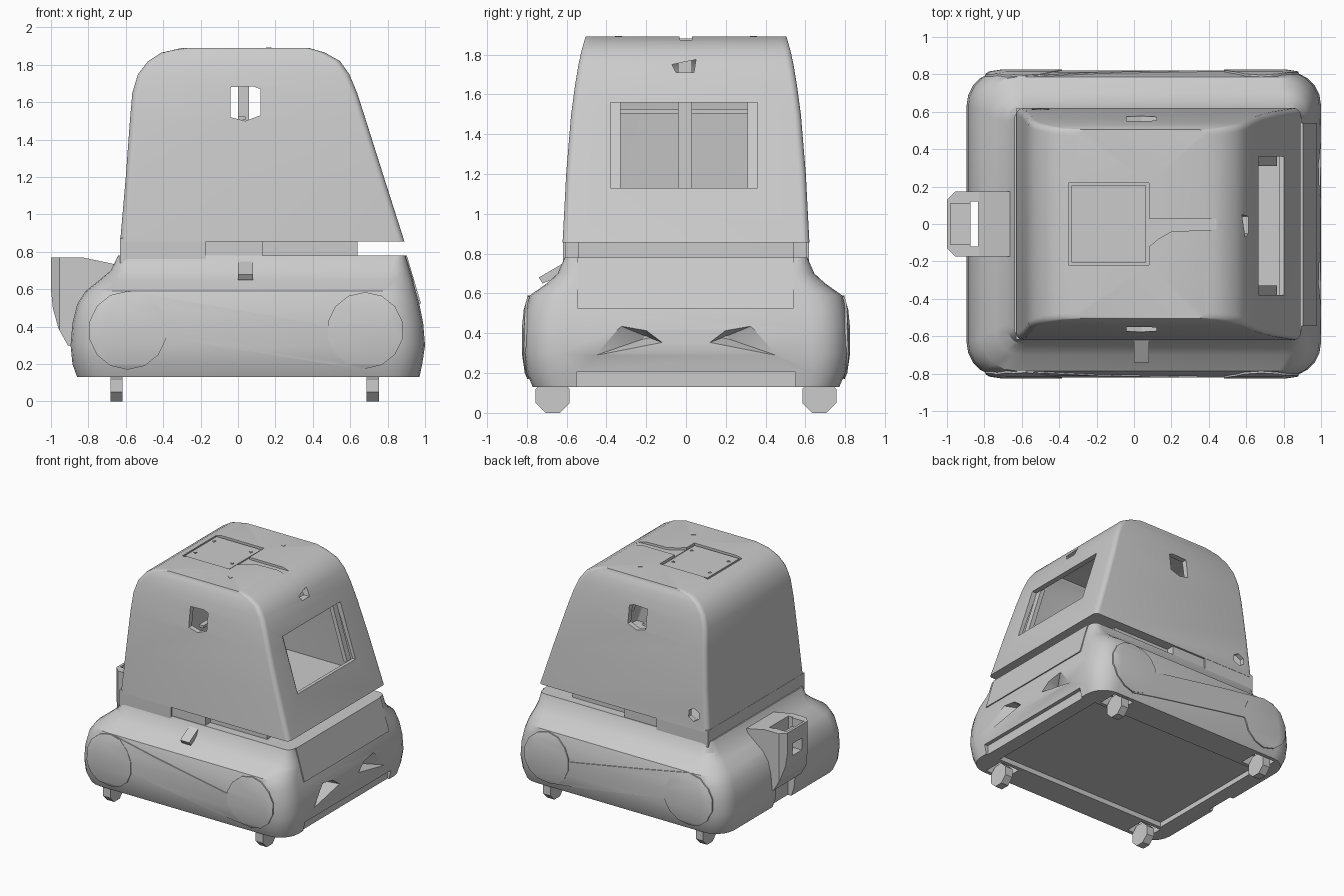
import bpy, bmesh, math
from mathutils import Vector

cube = bpy.data.objects.get("Cube")
if cube:
    bpy.data.objects.remove(cube, do_unlink=True)

grey = bpy.data.materials.new("light grey")
grey.use_nodes = True
grey.diffuse_color = (0.6, 0.6, 0.6, 1)
grey.node_tree.nodes["Principled BSDF"].inputs["Base Color"].default_value = (0.6, 0.6, 0.6, 1)


def finish(name, bm):
    bmesh.ops.recalc_face_normals(bm, faces=bm.faces[:])
    mesh = bpy.data.meshes.new(name)
    bm.to_mesh(mesh)
    bm.free()
    mesh.materials.append(grey)
    ob = bpy.data.objects.new(name, mesh)
    bpy.context.collection.objects.link(ob)
    return ob


def skin(name, rings):
    """Closed solid through a stack of equal-length rings."""
    bm = bmesh.new()
    loops = [[bm.verts.new(p) for p in ring] for ring in rings]
    n = len(loops[0])
    for low, high in zip(loops, loops[1:]):
        for i in range(n):
            j = (i + 1) % n
            bm.faces.new((low[i], low[j], high[j], high[i]))
    bm.faces.new(loops[0])
    bm.faces.new(loops[-1])
    return finish(name, bm)


def round_rect(z, x0, x1, half, r, steps=5):
    ring = []
    for k, (cx, cy) in enumerate([(x1 - r, half - r), (x0 + r, half - r),
                                  (x0 + r, r - half), (x1 - r, r - half)]):
        for i in range(steps + 1):
            a = math.pi / 2 * (k + i / steps)
            ring.append((cx + r * math.cos(a), cy + r * math.sin(a), z))
    return ring


def prism(name, outline, axis, a, b):
    """Extrude a 2D outline along an axis between a and b."""
    def place(p, d):
        return {"x": (d, p[0], p[1]), "y": (p[0], d, p[1]), "z": (p[0], p[1], d)}[axis]
    return skin(name, [[place(p, d) for p in outline] for d in (a, b)])


def box(name, x0, x1, y0, y1, z0, z1):
    return prism(name, [(x0, y0), (x1, y0), (x1, y1), (x0, y1)], "z", z0, z1)


def disc(cx, cy, r, n):
    return [(cx + r * math.cos(math.tau * (i + 0.5) / n),
             cy + r * math.sin(math.tau * (i + 0.5) / n)) for i in range(n)]


def activate(ob):
    bpy.ops.object.select_all(action="DESELECT")
    ob.select_set(True)
    bpy.context.view_layer.objects.active = ob


def carve(ob, cutters, operation="DIFFERENCE"):
    activate(ob)
    for c in cutters:
        mod = ob.modifiers.new("cut", "BOOLEAN")
        mod.operation = operation
        mod.solver = "EXACT"
        mod.object = c
        bpy.ops.object.modifier_apply(modifier=mod.name)
    for c in cutters:
        bpy.data.objects.remove(c, do_unlink=True)


def smooth(ob):
    activate(ob)
    bpy.ops.object.shade_smooth_by_angle(angle=math.radians(28))


# Cabin shell: height, rear x, front x, half width
cabin_rows = [(0.855, -0.63, 0.89, 0.62), (1.2, -0.6, 0.78, 0.602),
              (1.5, -0.578, 0.685, 0.577), (1.65, -0.565, 0.637, 0.557),
              (1.75, -0.535, 0.595, 0.54), (1.82, -0.48, 0.545, 0.525),
              (1.865, -0.41, 0.465, 0.512), (1.89, -0.3, 0.38, 0.505)]
cabin = skin("cabin", [round_rect(*row, 0.035) for row in cabin_rows])
low, high = cabin_rows[0][0], cabin_rows[-1][0]
cavity = skin("cavity", [
    round_rect(0.92 + (z - low) * (high - 0.965) / (high - low),
               x0 + 0.04, x1 - 0.04, half - 0.04, 0.02)
    for z, x0, x1, half in cabin_rows])
slot = [(-0.04, 1.52), (0.04, 1.5), (0.12, 1.53), (0.12, 1.67), (0.08, 1.685), (-0.04, 1.68)]
roof_groove = [(0.07, -0.13), (0.13, -0.08), (0.2, -0.04), (0.44, -0.03),
               (0.44, 0.03), (0.07, 0.03)]
carve(cabin, [
    cavity,
    box("window_cut", 0.5, 1.0, -0.38, 0.36, 1.13, 1.56),
    prism("lamp_cut", [(-0.07, 1.75), (-0.05, 1.71), (0.04, 1.71), (0.05, 1.775)], "x", 0.5, 0.8),
    prism("slot_cut", slot, "y", -0.8, 0.8),
    prism("port_cut", disc(-0.5, 0.97, 0.052, 6), "y", 0.5, 0.8),
    box("hatch_cut", -0.35, 0.08, -0.22, 0.22, 1.87, 2.0),
    prism("groove_cut", roof_groove, "z", 1.872, 2.0),
])
smooth(cabin)

# Roof hatch with four bolt heads, and two roof studs
box("roof_hatch", -0.335, 0.065, -0.205, 0.205, 1.86, 1.88)
for x in (-0.3, 0.03):
    for y in (-0.12, 0.12):
        prism("hatch_bolt", disc(x, y, 0.015, 3), "z", 1.87, 1.885)
for y in (-0.34, 0.34):
    prism("roof_stud", disc(0.17, y, 0.02, 3), "z", 1.88, 1.893)

# Interior post and rail, and sloping posts just inside the window
box("cabin_post", 0.0, 0.06, -0.04, 0.03, 0.9, 1.86)
box("cabin_rail", 0.0, 0.04, -0.5, 0.5, 1.505, 1.525)
post_side = [(0.73, 1.11), (0.765, 1.11), (0.62, 1.58), (0.585, 1.58)]
for y in (-0.355, 0.335):
    prism("window_post", post_side, "y", y - 0.025, y + 0.025)

# Neck between cabin and base
box("rear_neck", -0.63, -0.17, -0.618, 0.618, 0.74, 0.875)
box("middle_neck", -0.18, 0.13, -0.605, 0.605, 0.76, 0.87)
box("front_neck", 0.12, 0.64, -0.54, 0.54, 0.76, 0.87)

# Base body: height, rear x, front x, half width, corner radius
base_rows = [(0.13, -0.86, 0.97, 0.77, 0.16), (0.2, -0.885, 0.985, 0.8, 0.17),
             (0.3, -0.895, 1.0, 0.815, 0.18), (0.42, -0.885, 0.99, 0.815, 0.18),
             (0.52, -0.86, 0.97, 0.805, 0.18), (0.59, -0.815, 0.95, 0.785, 0.18),
             (0.65, -0.74, 0.935, 0.7, 0.14), (0.7, -0.68, 0.92, 0.645, 0.1),
             (0.78, -0.64, 0.895, 0.61, 0.05)]


def base_solid(name, grow=0.0):
    return skin(name, [round_rect(z, x0 - grow, x1 + grow, half + grow, r + grow)
                       for z, x0, x1, half, r in base_rows])


base = base_solid("base_body")
base_cuts = [box("underside_cut", -0.72, 0.84, -0.55, 0.55, 0.0, 0.17),
             box("front_skirt_cut", 0.955, 1.1, -0.55, 0.55, 0.0, 0.205),
             box("hitch_gap_cut", -0.95, -0.83, -0.12, 0.12, 0.0, 0.9)]
lamp = [(0.11, 0.35), (0.2, 0.42), (0.36, 0.45), (0.48, 0.28)]
for side in (-1, 1):
    # Tapered headlight scoops
    mouth = [Vector((1.01, side * y, z)) for y, z in lamp]
    deep = Vector((0.9, side * 0.19, 0.38))
    base_cuts.append(skin("scoop_cut", [mouth, [p.lerp(deep, 0.9) for p in mouth]]))
    for x in (-0.65, 0.72):
        base_cuts.append(box("well_cut", x - 0.09, x + 0.09,
                             *sorted((side * 0.58, side * 0.74)), 0.0, 0.22))
carve(base, base_cuts)
smooth(base)

# Front upper panel
panel_side = [(0.85, 0.525), (0.978, 0.525), (0.903, 0.78), (0.85, 0.78)]
prism("front_panel", panel_side, "y", -0.545, 0.54)

# Thin crank-shaped side covers that hug the base, and wheels
arm = [(-0.58, 0.59), (0.45, 0.41), (0.6, 0.38), (0.68, 0.17), (-0.38, 0.34), (-0.5, 0.3)]
covers = {"side_arm": (arm, 0.007),
          "rear_side_cover": (disc(-0.59, 0.38, 0.21, 14), 0.01),
          "front_side_cover": (disc(0.68, 0.38, 0.205, 14), 0.01)}
for side in (-1, 1):
    for name, (outline, lift) in covers.items():
        cover = prism(name, outline, "y", side * 0.66, side * 0.9)
        carve(cover, [base_solid("cover_outside", lift)], "INTERSECT")
        carve(cover, [base_solid("cover_inside", -0.004)])
        smooth(cover)
    for x in (-0.65, 0.72):
        prism("wheel", disc(side * 0.67, 0.085, 0.092, 8), "x", x - 0.033, x + 0.033)
        box("wheel_stem", x - 0.025, x + 0.025, side * 0.67 - 0.025, side * 0.67 + 0.025, 0.1, 0.23)

# Side latch
latch = [(-0.74, 0.68), (-0.72, 0.65), (-0.6, 0.7), (-0.58, 0.76), (-0.62, 0.75)]
prism("side_latch", latch, "x", 0.0, 0.08)

# Rear hitch with a vertical opening and clipped corners
hitch_side = [(-1.0, 0.77), (-0.83, 0.77), (-0.64, 0.73), (-0.64, 0.4), (-0.86, 0.3),
              (-0.91, 0.3), (-0.96, 0.39), (-0.99, 0.5), (-1.0, 0.6)]
hitch = prism("rear_hitch", hitch_side, "y", -0.175, 0.175)
hitch_cuts = [
    box("opening_cut", -0.875, -0.835, -0.12, 0.12, 0.0, 1.0),
    box("pocket_cut", -0.98, -0.87, -0.11, 0.11, 0.7, 1.0),
    box("eye_cut", -1.1, -0.87, -0.06, 0.06, 0.56, 0.66),
]
for side in (-1, 1):
    corner = [(-1.05, side * 0.08), (-1.05, side * 0.2), (-0.93, side * 0.2)]
    hitch_cuts.append(prism("corner_cut", corner, "z", 0.0, 1.0))
carve(hitch, hitch_cuts)
